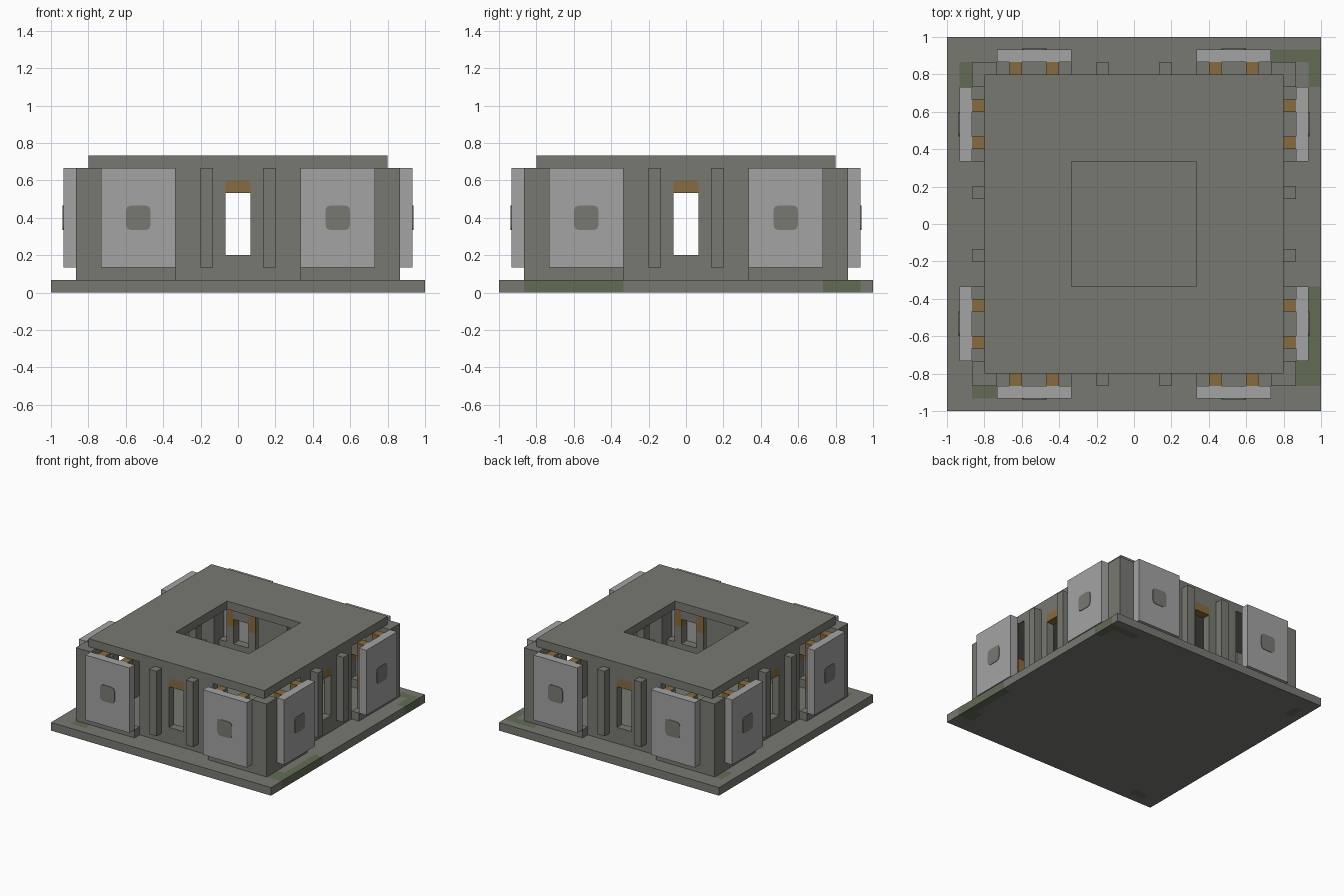
import bpy, bmesh
from math import pi
from mathutils import Matrix, Vector

cube = bpy.data.objects.get("Cube")
if cube:
    bpy.data.objects.remove(cube, do_unlink=True)

U = 1 / 15  # one building block


def material(name, r, g, b):
    m = bpy.data.materials.new(name)
    m.use_nodes = True
    m.diffuse_color = (r, g, b, 1)
    node = next(n for n in m.node_tree.nodes if n.type == "BSDF_PRINCIPLED")
    node.inputs["Base Color"].default_value = (r, g, b, 1)
    node.inputs["Roughness"].default_value = 0.9
    return m


STONE = material("stone grey", 0.19, 0.19, 0.17)
PLATE = material("light grey", 0.37, 0.37, 0.37)
BRONZE = material("bronze orange", 0.245, 0.147, 0.051)
MOSS = material("moss green", 0.122, 0.15, 0.09)


def finish(name, bm, *mats):
    mesh = bpy.data.meshes.new(name)
    bm.normal_update()
    bm.to_mesh(mesh)
    bm.free()
    for m in mats:
        mesh.materials.append(m)
    ob = bpy.data.objects.new(name, mesh)
    bpy.context.collection.objects.link(ob)
    return ob


def add_box(bm, x0, x1, d0, d1, z0, z1):
    """Box in block units; d is the distance out from the centre towards the front."""
    size = Vector((abs(x1 - x0), d1 - d0, z1 - z0)) * U
    mid = Vector((x0 + x1, -d0 - d1, z0 + z1)) * U / 2
    bmesh.ops.create_cube(bm, size=1, matrix=Matrix.Translation(mid) @ Matrix.Diagonal(size).to_4x4())


def part(name, mat, boxes, turn=0):
    bm = bmesh.new()
    for b in boxes:
        add_box(bm, *b)
    bmesh.ops.rotate(bm, verts=bm.verts, matrix=Matrix.Rotation(turn, 3, "Z"))
    return finish(name, bm, mat)


def slab(name, half, z, mats, hole=0, mossy=lambda x, y: False):
    """One block thick square slab, with an optional square hole and moss by position."""
    bm = bmesh.new()
    bmesh.ops.create_grid(bm, x_segments=2 * half, y_segments=2 * half, size=half * U)
    inner = [f for f in bm.faces if max(map(abs, f.calc_center_median()[:2])) < hole * U]
    bmesh.ops.delete(bm, geom=inner, context="FACES")
    top = bmesh.ops.extrude_face_region(bm, geom=bm.faces[:], use_keep_orig=True)["geom"]
    bmesh.ops.translate(bm, verts=[v for v in top if isinstance(v, bmesh.types.BMVert)], vec=(0, 0, U))
    bmesh.ops.translate(bm, verts=bm.verts, vec=(0, 0, z * U))
    bmesh.ops.recalc_face_normals(bm, faces=bm.faces)
    for f in bm.faces:
        c = (f.calc_center_median() - f.normal * U / 4) / U
        f.material_index = int(mossy(c.x, c.y))
    bmesh.ops.dissolve_limit(bm, angle_limit=0.01, verts=bm.verts, edges=bm.edges, delimit={"MATERIAL"})
    return finish(name, bm, *mats)


# Base with moss near the corners, and roof with a square opening
MOSS_PATCHES = [(-14, -13, 11, 13), (11, 15, 13, 14), (14, 15, 11, 13),
                (13, 15, -13, -11), (14, 15, -11, -5), (-13, -11, -14, -13)]


def is_mossy(x, y):
    return any(a < x < b and c < y < d for a, b, c, d in MOSS_PATCHES)


slab("base", 15, 0, (STONE, MOSS), mossy=is_mossy)
slab("roof", 12, 10, (STONE,), hole=5)


def stud(name, x, turn):
    """Thin rounded square on the face of an outer plate."""
    bm = bmesh.new()
    add_box(bm, x - 1, x + 1, 14, 14.06, 5, 7)
    edges = [e for e in bm.edges if abs(e.verts[0].co.y - e.verts[1].co.y) > 0.001]
    bmesh.ops.bevel(bm, geom=edges, offset=0.028, segments=2, profile=0.5, affect="EDGES")
    bmesh.ops.rotate(bm, verts=bm.verts, matrix=Matrix.Rotation(turn, 3, "Z"))
    finish(name, bm, STONE)


# Four equal sides
for k, side in enumerate(("front", "right", "back", "left")):
    turn = k * pi / 2
    part(side + "_corner_post", STONE, [(11, 13, 11, 13, 1, 10)], turn)
    part(side + "_door_wall", STONE,
         [(-5, -1, 11, 12, 1, 10), (1, 5, 11, 12, 1, 10),
          (-1, 1, 11, 12, 1, 3), (-1, 1, 11, 12, 9, 10)], turn)
    part(side + "_door_lintel", BRONZE, [(-1, 1, 11, 12, 8, 9)], turn)
    for s, end in ((-1, "a"), (1, "b")):
        tag = side + "_" + end
        part(tag + "_pilaster", STONE, [(2 * s, 3 * s, 12, 13, 2, 10)], turn)
        part(tag + "_step", STONE, [(5 * s, 11 * s, 12, 13, 1, 2)], turn)
        part(tag + "_outer_plate", PLATE, [(5 * s, 11 * s, 13, 14, 2, 10)], turn)
        part(tag + "_peg", STONE, [(7 * s, 9 * s, 12, 13, 5, 7)], turn)
        stud(tag + "_stud", 8 * s, turn)
        # Struts behind the plate, with bronze sections
        for x in (6, 9):
            span = (x * s, (x + 1) * s, 12, 13)
            part(tag + "_strut", STONE, [span + (2, 4), span + (6, 8)], turn)
            part(tag + "_strut_bronze", BRONZE, [span + (4, 6), span + (8, 10)], turn)
